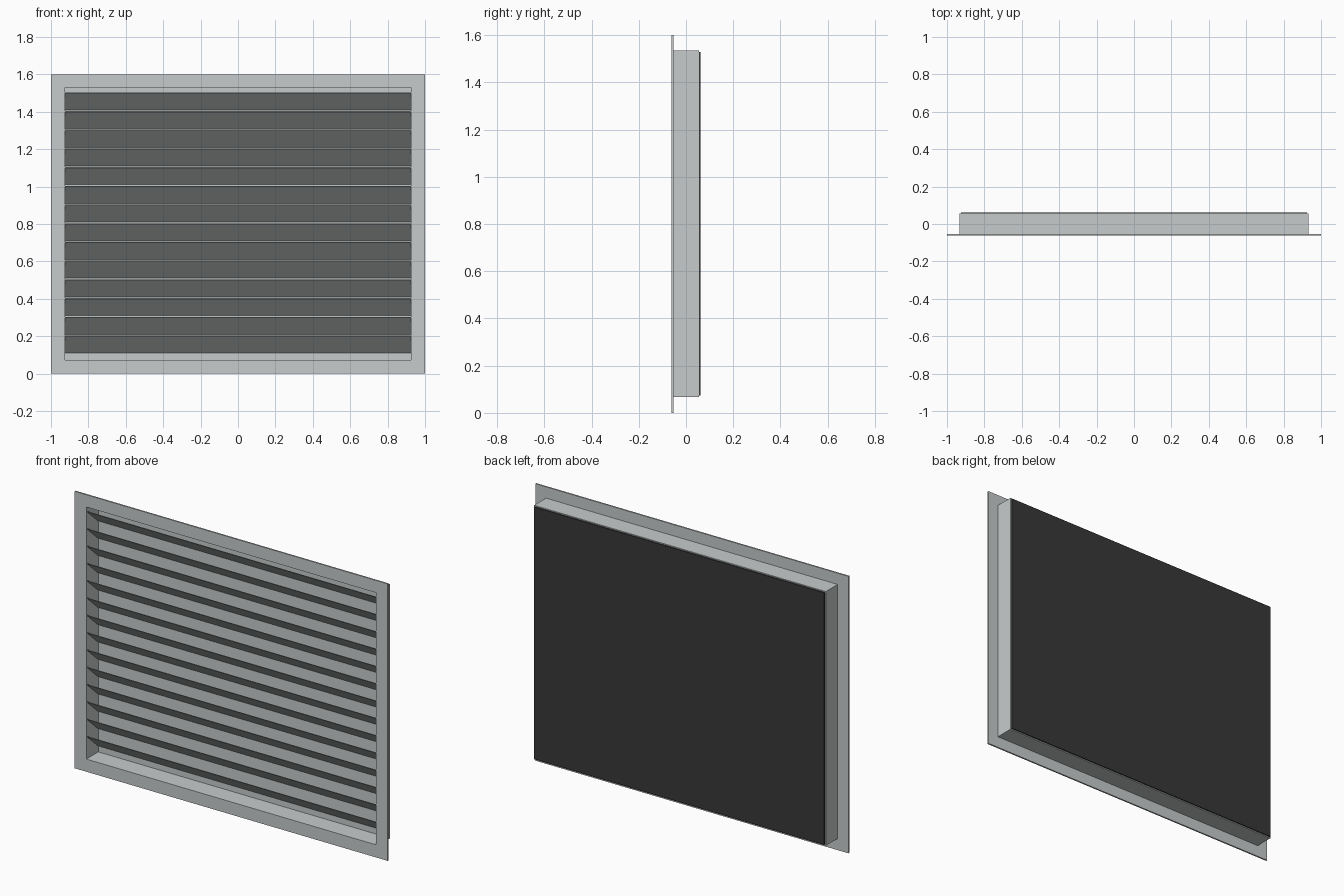
import bpy
import bmesh

old = bpy.data.objects.get("Cube")
if old:
    bpy.data.objects.remove(old, do_unlink=True)


def make_material(name, rgb):
    mat = bpy.data.materials.new(name)
    mat.use_nodes = True
    colour = (*rgb, 1.0)
    mat.diffuse_color = colour
    mat.node_tree.nodes["Principled BSDF"].inputs["Base Color"].default_value = colour
    return mat


metal = make_material("pale grey metal", (0.57, 0.60, 0.60))
black = make_material("black backing", (0.04, 0.04, 0.04))


def finish(name, bm, mat):
    bmesh.ops.recalc_face_normals(bm, faces=bm.faces)
    mesh = bpy.data.meshes.new(name)
    bm.to_mesh(mesh)
    bm.free()
    mesh.materials.append(mat)
    obj = bpy.data.objects.new(name, mesh)
    bpy.context.collection.objects.link(obj)
    return obj


def rect(half_x, z0, z1):
    return [(-half_x, z0), (half_x, z0), (half_x, z1), (-half_x, z1)]


def frame(name, outer, inner, y0, y1, mat):
    """Rectangular ring with mitred corners."""
    bm = bmesh.new()
    loops = [[bm.verts.new((x, y, z)) for x, z in r]
             for r, y in ((outer, y0), (inner, y0), (inner, y1), (outer, y1))]
    for k in range(4):
        a, b = loops[k], loops[(k + 1) % 4]
        for i in range(4):
            j = (i + 1) % 4
            bm.faces.new((a[i], a[j], b[j], b[i]))
    return finish(name, bm, mat)


def bar(name, half_x, profile, mat):
    """Extrude a (y, z) profile along x."""
    bm = bmesh.new()
    face = bm.faces.new([bm.verts.new((-half_x, y, z)) for y, z in profile])
    moved = bmesh.ops.extrude_face_region(bm, geom=[face])["geom"]
    bmesh.ops.translate(bm, vec=(2 * half_x, 0, 0),
                        verts=[v for v in moved if isinstance(v, bmesh.types.BMVert)])
    return finish(name, bm, mat)


def plate(name, half_x, z0, z1, y0, y1, mat):
    return bar(name, half_x, [(y0, z0), (y1, z0), (y1, z1), (y0, z1)], mat)


# Front flange and the shallow box behind it
opening = rect(0.926, 0.073, 1.529)
frame("front_flange", rect(1.0, 0.0, 1.6), opening, -0.062, -0.053, metal)
frame("box_walls", rect(0.932, 0.067, 1.535), opening, -0.053, 0.055, metal)

# Inner back plate and the dark sheet on the rear
plate("inner_back", 0.926, 0.073, 1.529, 0.047, 0.0545, metal)
plate("rear_sheet", 0.926, 0.073, 1.529, 0.0545, 0.062, black)

# Sloping louvre blades, high at the front and low at the back
front, back, drop, thick = -0.057, 0.042, 0.09, 0.004
for i in range(14):
    top = 1.5 - 0.1 * i
    bar(f"louvre_blade_{i + 1}", 0.926,
        [(front, top), (back, top - drop), (back, top - drop + thick), (front, top + thick)],
        metal)
